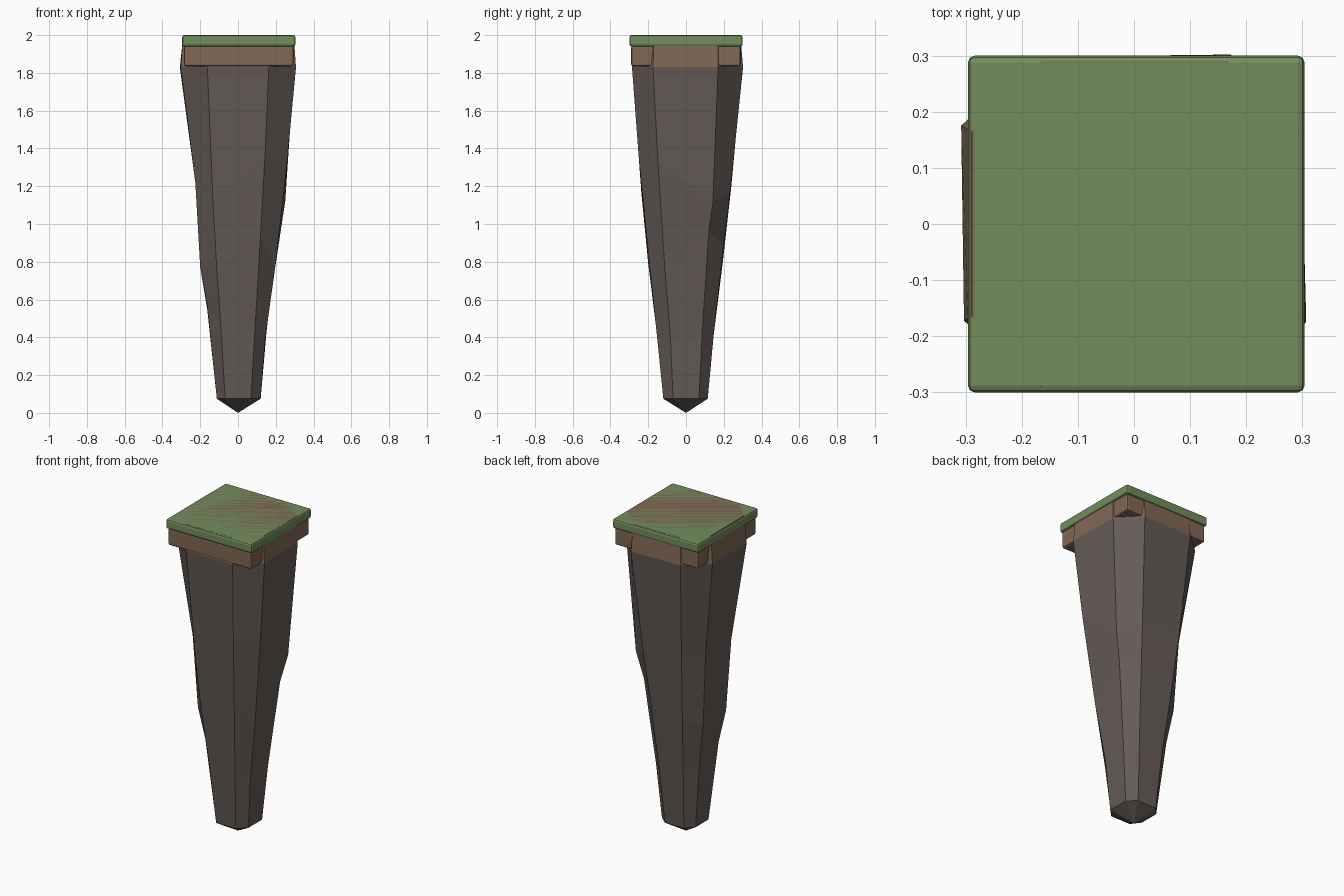
import bpy, bmesh

if "Cube" in bpy.data.objects:
    bpy.data.objects.remove(bpy.data.objects["Cube"])

CX = 0.004  # small offset of the square cap


def mat(name, rgb):
    m = bpy.data.materials.new(name)
    m.diffuse_color = (*rgb, 1)
    m.use_nodes = True
    m.node_tree.nodes["Principled BSDF"].inputs["Base Color"].default_value = m.diffuse_color
    return m


GRASS = mat("grass_green", (0.17, 0.27, 0.11))
DIRT = mat("dirt_brown", (0.22, 0.14, 0.09))
ROCK = mat("rock_grey_brown", (0.13, 0.105, 0.095))


def slab(name, half, z0, z1, bevel, material):
    bm = bmesh.new()
    bmesh.ops.create_cube(bm, size=1)
    for v in bm.verts:
        v.co.x = v.co.x * 2 * half + CX
        v.co.y *= 2 * half
        v.co.z = (z0 + z1) / 2 + v.co.z * (z1 - z0)
    bmesh.ops.bevel(bm, geom=bm.edges[:], offset=bevel, segments=2,
                    profile=0.5, affect='EDGES')
    me = bpy.data.meshes.new(name)
    bm.to_mesh(me)
    bm.free()
    me.materials.append(material)
    bpy.context.collection.objects.link(bpy.data.objects.new(name, me))


# Square cap: turf over a band of soil
slab("grass_top", 0.30, 1.94, 2.0, 0.012, GRASS)
slab("dirt_band", 0.29, 1.835, 1.945, 0.01, DIRT)

# Tapered eight-sided rock; each column is (side, along) in ring order
DIRS = [(-.57, -1), (.57, -1), (1, -.57), (1, .57),
        (.57, 1), (-.57, 1), (-1, .57), (-1, -.57)]
# Per ring: heights and half-widths of the eight corners
RINGS = [
    ([.075] * 8, [.12, .12, .12, .12, .115, .115, .112, .112]),
    ([.45, .42, .40, .42, .40, .45, .55, .57],
     [.158, .155, .145, .15, .145, .15, .163, .163]),
    ([.79, .93, .77, .95, .90, .80, .77, .77],
     [.20, .208, .197, .21, .20, .195, .20, .20]),
    ([1.15, 1.35, 1.33, 1.12, 1.17, 1.20, 1.22, 1.22],
     [.235, .25, .26, .25, .234, .24, .226, .226]),
    ([1.83] * 8, [.285, .286, .307, .298, .302, .298, .308, .303]),
    ([1.94] * 8, [.285, .285, .299, .297, .293, .293, .296, .296]),
    ([2.0] * 8, [.29, .29, .294, .294, .29, .29, .289, .289]),
]
bm = bmesh.new()
rings = [[bm.verts.new((d[0] * w, d[1] * w, z)) for d, z, w in zip(DIRS, hs, ws)]
         for hs, ws in RINGS]
tip = bm.verts.new((0, 0, 0))
for i in range(8):
    j = (i + 1) % 8
    bm.faces.new((tip, rings[0][j], rings[0][i]))
    for k in range(len(rings) - 1):
        f = bm.faces.new((rings[k][i], rings[k][j], rings[k + 1][j], rings[k + 1][i]))
        f.material_index = 1 if k >= 4 else 0
cap = bm.faces.new(rings[-1])
cap.material_index = 1
bmesh.ops.recalc_face_normals(bm, faces=bm.faces[:])
me = bpy.data.meshes.new("rock_column")
bm.to_mesh(me)
bm.free()
me.materials.append(ROCK)
me.materials.append(DIRT)
bpy.context.collection.objects.link(bpy.data.objects.new("rock_column", me))
